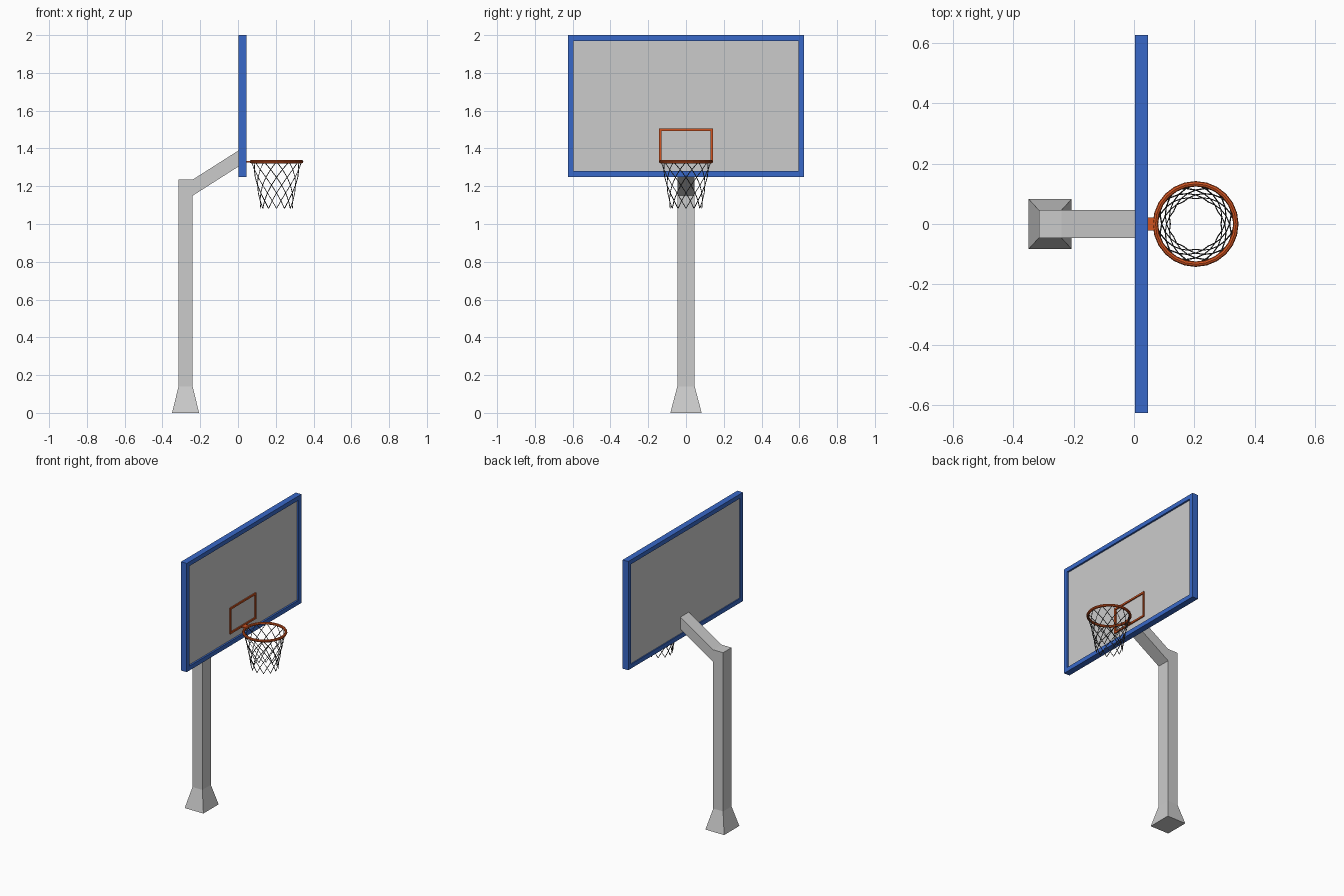
import bpy, bmesh, math

if "Cube" in bpy.data.objects:
    bpy.data.objects.remove(bpy.data.objects["Cube"])


def material(name, color):
    m = bpy.data.materials.new(name)
    m.diffuse_color = color
    m.use_nodes = True
    m.node_tree.nodes["Principled BSDF"].inputs["Base Color"].default_value = m.diffuse_color
    return m


BLUE = material("blue_paint", (0.04, 0.14, 0.58, 1))
ORANGE = material("orange_paint", (0.65, 0.09, 0.015, 1))
DARK = material("net_cord", (0.06, 0.06, 0.06, 1))


def finish(name, bm, mat=None):
    bmesh.ops.recalc_face_normals(bm, faces=bm.faces)
    me = bpy.data.meshes.new(name)
    bm.to_mesh(me)
    bm.free()
    ob = bpy.data.objects.new(name, me)
    bpy.context.collection.objects.link(ob)
    if mat:
        me.materials.append(mat)
    return ob


def loft(name, loops, mat=None, closed=False):
    """Join point loops with quads; cap the ends, or close into a ring."""
    bm = bmesh.new()
    rows = [[bm.verts.new(p) for p in loop] for loop in loops]
    n = len(rows[0])
    pairs = list(zip(rows, rows[1:]))
    if closed:
        pairs.append((rows[-1], rows[0]))
    else:
        bm.faces.new(rows[0])
        bm.faces.new(rows[-1])
    for a, b in pairs:
        for i in range(n):
            j = (i + 1) % n
            bm.faces.new((a[i], a[j], b[j], b[i]))
    return finish(name, bm, mat)


def rect_xy(x0, x1, hy, z):
    return [(x0, -hy, z), (x1, -hy, z), (x1, hy, z), (x0, hy, z)]


def box(name, x0, x1, hy, z0, z1, mat=None):
    return loft(name, [rect_xy(x0, x1, hy, z0), rect_xy(x0, x1, hy, z1)], mat)


def rect_frame(name, x0, x1, hy, z0, z1, w, mat):
    """Rectangular frame facing +x with mitred corners."""
    loops = []
    for sy, sz in ((-1, 0), (1, 0), (1, 1), (-1, 1)):
        yo, yi = sy * hy, sy * (hy - w)
        zo, zi = (z1, z1 - w) if sz else (z0, z0 + w)
        loops.append([(x0, yo, zo), (x1, yo, zo), (x1, yi, zi), (x0, yi, zi)])
    return loft(name, loops, mat, closed=True)


# Flared foot and the bent post
loft("base", [rect_xy(-0.349, -0.206, 0.083, 0), rect_xy(-0.315, -0.24, 0.046, 0.14)])
profile = [(-0.315, 0.14), (-0.24, 0.14), (-0.24, 1.15), (0.015, 1.312),
           (0.015, 1.397), (-0.24, 1.235), (-0.315, 1.235)]
loft("post", [[(x, y, z) for x, z in profile] for y in (-0.046, 0.046)])

# Backboard panel, border and aiming rectangle
box("backboard", 0.01, 0.034, 0.6, 1.27, 1.98)
rect_frame("backboard_frame", 0.003, 0.046, 0.625, 1.25, 2.0, 0.03, BLUE)
rect_frame("target_rectangle", 0.03, 0.042, 0.143, 1.325, 1.505, 0.012, ORANGE)

# Hoop and bracket
CX, CZ = 0.204, 1.33
box("hoop_bracket", 0.03, 0.075, 0.021, CZ - 0.004, CZ + 0.004, ORANGE)
SIDES, R, T = 24, 0.133, 0.009
hoop = []
for i in range(SIDES):
    a = 2 * math.pi * i / SIDES
    hoop.append([(CX + (R + T * math.cos(b)) * math.cos(a),
                  (R + T * math.cos(b)) * math.sin(a),
                  CZ + T * math.sin(b))
                 for b in (2 * math.pi * k / 8 for k in range(8))])
loft("hoop", hoop, ORANGE, closed=True)

# Net: two opposing sets of spiralling cords, tapering downwards
CORDS, ROWS = 12, 6
cu = bpy.data.curves.new("net", 'CURVE')
cu.dimensions = '3D'
cu.bevel_depth = 0.0022
cu.bevel_resolution = 0
for turn in (-1, 1):
    for c in range(CORDS):
        sp = cu.splines.new('POLY')
        sp.points.add(ROWS)
        for k in range(ROWS + 1):
            t = k / ROWS
            r = 0.132 - 0.064 * t + 0.016 * t * t
            a = 2 * math.pi * (c + turn * k / 2) / CORDS
            sp.points[k].co = (CX + r * math.cos(a), r * math.sin(a),
                               CZ - 0.248 * t, 1)
net = bpy.data.objects.new("net", cu)
bpy.context.collection.objects.link(net)
cu.materials.append(DARK)
bpy.context.view_layer.objects.active = net
net.select_set(True)
bpy.ops.object.convert(target='MESH')
